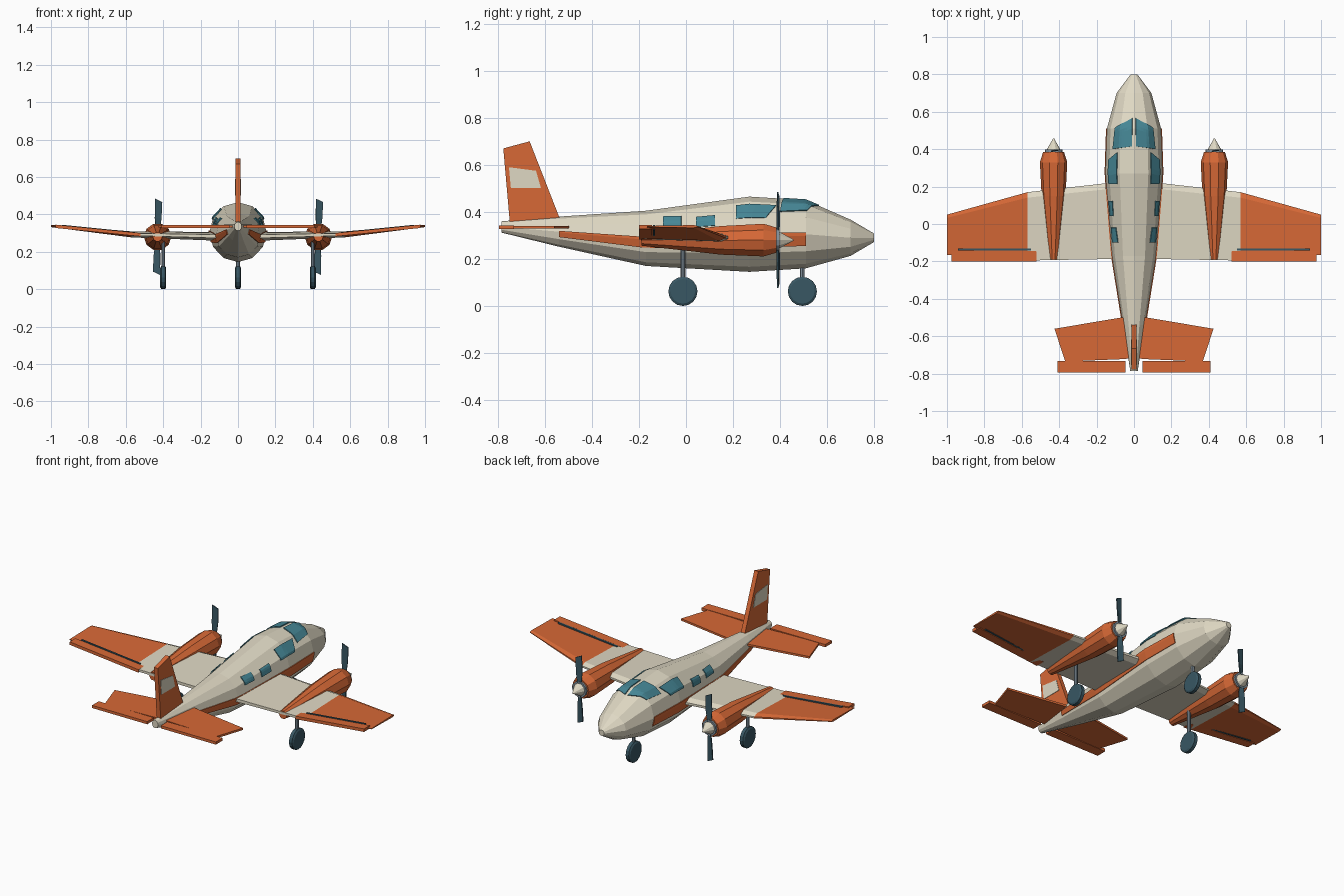
import bpy, bmesh, math
from mathutils import Vector

if "Cube" in bpy.data.objects:
    bpy.data.objects.remove(bpy.data.objects["Cube"])


def material(name, rgb):
    m = bpy.data.materials.new(name)
    m.diffuse_color = (*rgb, 1)
    m.use_nodes = True
    m.node_tree.nodes["Principled BSDF"].inputs["Base Color"].default_value = m.diffuse_color
    return m


ORANGE = material("orange paint", (0.68, 0.14, 0.037))
CREAM = material("cream paint", (0.74, 0.69, 0.55))
GLASS = material("teal glass", (0.061, 0.242, 0.305))
DARK = material("dark rubber", (0.040, 0.095, 0.125))
STEEL = material("blue grey metal", (0.22, 0.28, 0.33))


def finish(name, bm, *mats):
    bmesh.ops.recalc_face_normals(bm, faces=bm.faces)
    me = bpy.data.meshes.new(name)
    bm.to_mesh(me)
    bm.free()
    for m in mats:
        me.materials.append(m)
    ob = bpy.data.objects.new(name, me)
    bpy.context.collection.objects.link(ob)
    return ob


def loft(name, rings, *mats, rule=None):
    """Skin a list of equal-length point rings and cap both ends."""
    bm = bmesh.new()
    vs = [[bm.verts.new(p) for p in r] for r in rings]
    n = len(vs[0])
    for a, b in zip(vs, vs[1:]):
        for i in range(n):
            bm.faces.new((a[i], a[(i + 1) % n], b[(i + 1) % n], b[i]))
    bm.faces.new(vs[0])
    bm.faces.new(vs[-1])
    if rule:
        for f in bm.faces:
            f.material_index = rule(f.calc_center_median())
    return finish(name, bm, *mats)


def circle(x, y, z, r, n, rz=None, start=0.0):
    """Ring in the xz plane."""
    rz = r if rz is None else rz
    return [Vector((x + r * math.cos(start + math.tau * i / n), y,
                    z + rz * math.sin(start + math.tau * i / n))) for i in range(n)]


def slab(name, outline, thick, axis, *mats):
    """Flat polygon thickened both ways along an axis vector."""
    d = Vector(axis) * thick / 2
    return loft(name, [[Vector(p) - d for p in outline], [Vector(p) + d for p in outline]], *mats)


# fuselage stations: y, half width, top z, bottom z
BODY = [(-0.785, 0.02, 0.36, 0.312), (-0.54, 0.058, 0.38, 0.252), (-0.17, 0.118, 0.405, 0.17),
        (0.27, 0.153, 0.465, 0.145), (0.51, 0.145, 0.45, 0.16), (0.70, 0.093, 0.367, 0.213),
        (0.80, 0.018, 0.308, 0.272)]
loft("fuselage", [circle(0, y, (t + b) / 2, w, 12, (t - b) / 2) for y, w, t, b in BODY], CREAM)


def skin_point(y, deg, side, lift=0.004):
    """Point just outside the twelve-sided fuselage at station y and angle."""
    for s0, s1 in zip(BODY, BODY[1:]):
        if s0[0] <= y <= s1[0]:
            f = (y - s0[0]) / (s1[0] - s0[0])
            _, w, t, b = [p + (q - p) * f for p, q in zip(s0, s1)]
            break
    k = math.floor(deg / 30)
    u = deg / 30 - k
    a0, a1 = math.radians(30 * k), math.radians(30 * k + 30)
    c = math.cos(a0) * (1 - u) + math.cos(a1) * u
    s = math.sin(a0) * (1 - u) + math.sin(a1) * u
    return Vector((side * (w + lift) * c, y, (t + b) / 2 + ((t - b) / 2 + lift) * s))


def skin_plate(name, corners, side, mat, nu, nv):
    """Thin plate hugging the fuselage; corners (y, angle): low rear, low front, high front, high rear."""
    p = [Vector(c) for c in corners]
    bm = bmesh.new()
    g = []
    for i in range(nu + 1):
        lo, hi = p[0].lerp(p[1], i / nu), p[3].lerp(p[2], i / nu)
        g.append([bm.verts.new(skin_point(*lo.lerp(hi, j / nv), side)) for j in range(nv + 1)])
    for i in range(nu):
        for j in range(nv):
            bm.faces.new((g[i][j], g[i + 1][j], g[i + 1][j + 1], g[i][j + 1]))
    ob = finish(name, bm, mat)
    mod = ob.modifiers.new("thickness", "SOLIDIFY")
    mod.thickness = 0.005
    mod.offset = 0


# wing section (chord fraction, thickness fraction)
FOIL = [(0, 0.15), (0.08, 0.5), (1, 0.2), (1, -0.2), (0.08, -0.5), (0, -0.15)]


def foil(x, le, te, z, t):
    return [Vector((x, le + (te - le) * c, z + t * h)) for c, h in FOIL]


for side, label in ((-1, "left"), (1, "right")):
    # painted stripe and windows
    skin_plate(label + "_stripe", [(-0.54, -20), (0.51, -20), (0.51, 3), (-0.54, 3)], side, ORANGE, 18, 4)
    skin_plate(label + "_windscreen", [(0.40, 40), (0.515, 45), (0.565, 86), (0.415, 86)], side, GLASS, 8, 8)
    skin_plate(label + "_cockpit_window", [(0.213, 26), (0.34, 26), (0.383, 53), (0.213, 53)], side, GLASS, 6, 6)
    skin_plate(label + "_front_cabin_window", [(0.043, 17), (0.123, 17), (0.123, 36), (0.043, 36)], side, GLASS, 3, 4)
    skin_plate(label + "_rear_cabin_window", [(-0.098, 22), (-0.02, 20), (-0.02, 42), (-0.098, 46)], side, GLASS, 3, 4)

    # wing with coloured outer panel
    loft(label + "_wing", [foil(0, 0.235, -0.185, 0.28, 0.05), foil(side * 0.57, 0.17, -0.195, 0.293, 0.032),
                           foil(side, 0.05, -0.165, 0.338, 0.012)],
         CREAM, ORANGE, rule=lambda c: int(abs(c.x) > 0.57))

    def strip(name, x0, z0, x1, z1, y0, y1, t, mat):
        slab(name, [(side * x0, y0, z0), (side * x1, y0, z1), (side * x1, y1, z1), (side * x0, y1, z0)],
             t, (0, 0, 1), mat)

    # aileron and its hinge line
    strip(label + "_aileron", 0.52, 0.291, 0.975, 0.336, -0.2, -0.145, 0.018, ORANGE)
    strip(label + "_aileron_hinge", 0.55, 0.295, 0.94, 0.334, -0.141, -0.131, 0.020, DARK)

    # tailplane and elevator
    slab(label + "_tailplane", [(0, -0.49, 0.335), (side * 0.05, -0.497, 0.335), (side * 0.425, -0.56, 0.335),
                                (side * 0.368, -0.735, 0.335), (side * 0.05, -0.722, 0.335), (0, -0.715, 0.335)],
         0.012, (0, 0, 1), ORANGE)
    strip(label + "_elevator", 0.045, 0.335, 0.41, 0.335, -0.795, -0.732, 0.016, ORANGE)

    # engine nacelle, cowl ring and spinner
    ex, ez = side * 0.43, 0.28
    loft(label + "_nacelle", [circle(ex, y, z, r, 10) for y, z, r in (
        (-0.19, 0.28, 0.025), (0.15, 0.279, 0.064), (0.33, 0.28, 0.073), (0.385, 0.28, 0.056))], ORANGE)
    loft(label + "_cowl_ring", [circle(ex, y, ez, 0.047, 12) for y in (0.37, 0.397)], STEEL)
    loft(label + "_spinner", [circle(ex, y, ez, r, 10) for y, r in ((0.39, 0.041), (0.457, 0.003))], CREAM)

    # two-bladed propeller, slightly tilted, blades pitched
    for k in (1, -1):
        rings = []
        for d, w, pitch in ((0.02, 0.010, 0.35), (0.10, 0.018, 0.25), (0.195, 0.019, 0.12)):
            ring = []
            for a, b in ((-w, -0.003), (w, -0.003), (w, 0.003), (-w, 0.003)):
                u = a * math.cos(pitch) - b * math.sin(pitch)
                v = a * math.sin(pitch) + b * math.cos(pitch)
                drop = 0.018 * (u / w) * 0.5 if d > 0.15 else 0
                ring.append(Vector((ex + k * d * 0.03 + u, 0.392 + k * v, ez + k * d - drop)))
            rings.append(ring)
        loft(label + ("_upper_blade" if k > 0 else "_lower_blade"), rings, DARK)


# landing gear: bevelled wheel on a round strut
def gear(name, x, y, top):
    def disc(dx, r):
        return [Vector((x + dx, y + r * math.cos(math.tau * i / 16), 0.062 + r * math.sin(math.tau * i / 16)))
                for i in range(16)]
    loft(name + "_wheel", [disc(-0.016, 0.052), disc(-0.010, 0.062), disc(0.010, 0.062), disc(0.016, 0.052)], DARK)
    loft(name + "_strut", [[Vector((x + 0.010 * math.cos(math.tau * i / 8), y + 0.010 * math.sin(math.tau * i / 8), z))
                            for i in range(8)] for z in (0.062, top)], STEEL)


gear("nose", 0, 0.495, 0.20)
gear("left_main", -0.40, -0.013, 0.28)
gear("right_main", 0.40, -0.013, 0.28)

# fin with a pale panel on each side
slab("fin", [(0, -0.748, 0.34), (0, -0.52, 0.34), (0, -0.54, 0.38), (0, -0.665, 0.70), (0, -0.777, 0.67)],
     0.026, (1, 0, 0), ORANGE)
slab("fin_panel", [(0, -0.745, 0.502), (0, -0.617, 0.502), (0, -0.638, 0.575), (0, -0.753, 0.59)],
     0.031, (1, 0, 0), CREAM)
